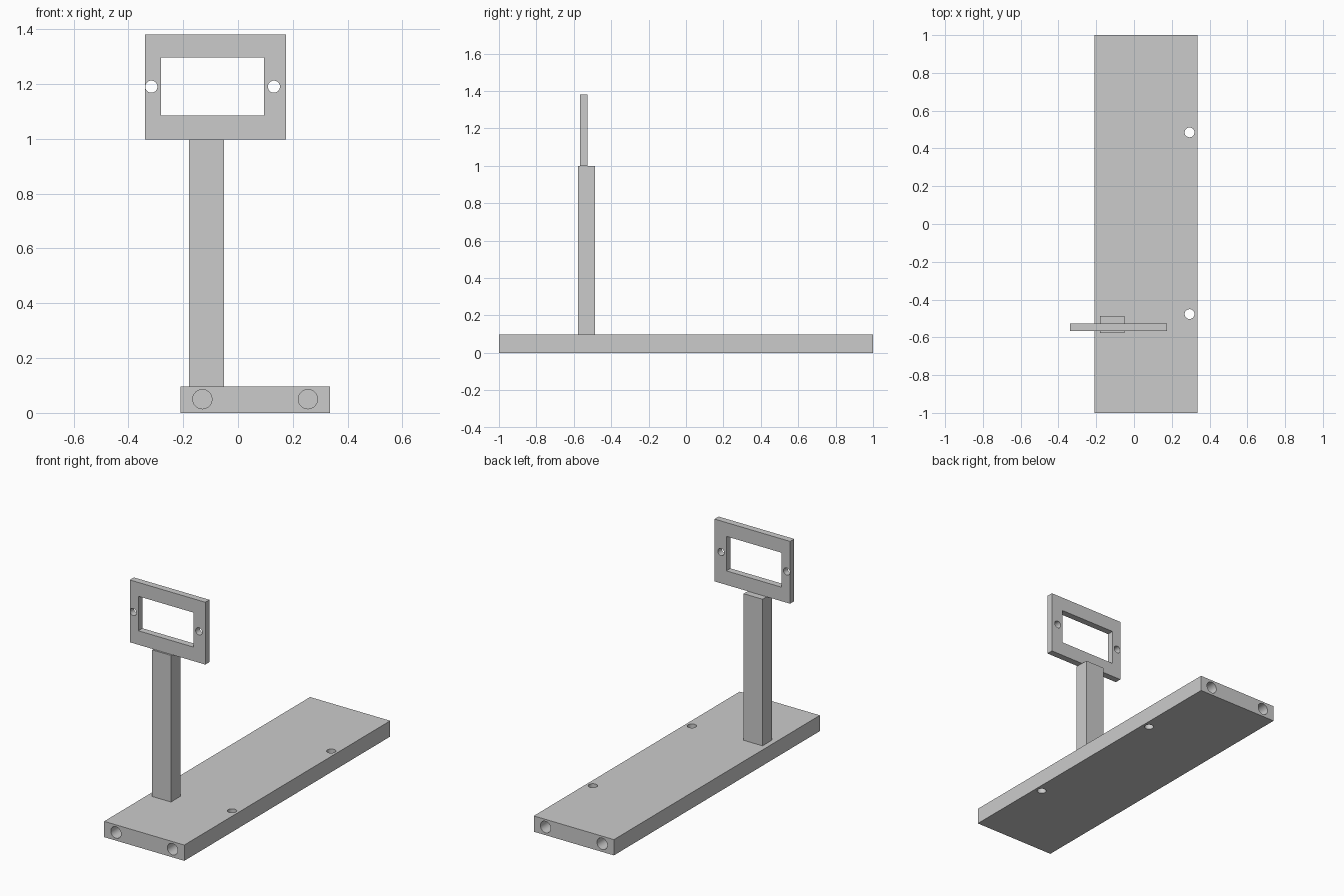
import bpy
import math

cube = bpy.data.objects.get("Cube")
if cube:
    bpy.data.objects.remove(cube, do_unlink=True)

grey = bpy.data.materials.new("light grey")
grey.use_nodes = True
colour = (0.6, 0.6, 0.6, 1)
grey.diffuse_color = colour
grey.node_tree.nodes["Principled BSDF"].inputs["Base Color"].default_value = colour


def box(name, x, y, z):
    """Box spanning three (low, high) ranges."""
    bpy.ops.mesh.primitive_cube_add(size=1, location=[sum(r) / 2 for r in (x, y, z)])
    ob = bpy.context.object
    ob.name = name
    ob.scale = [r[1] - r[0] for r in (x, y, z)]
    bpy.ops.object.transform_apply(location=False, rotation=False, scale=True)
    ob.data.materials.append(grey)
    return ob


def drill(centre, radius, depth, along_y=True):
    """Cylindrical cutter for a hole."""
    turn = (math.pi / 2, 0, 0) if along_y else (0, 0, 0)
    bpy.ops.mesh.primitive_cylinder_add(vertices=48, radius=radius, depth=depth,
                                        location=centre, rotation=turn)
    ob = bpy.context.object
    ob.name = "hole_cutter"
    ob.data.materials.append(grey)
    return ob


def cut(target, cutters):
    for cutter in cutters:
        mod = target.modifiers.new("cut", "BOOLEAN")
        mod.operation = "DIFFERENCE"
        mod.solver = "EXACT"
        mod.object = cutter
        bpy.ops.object.select_all(action="DESELECT")
        target.select_set(True)
        bpy.context.view_layer.objects.active = target
        bpy.ops.object.modifier_apply(modifier=mod.name)
        bpy.data.objects.remove(cutter, do_unlink=True)
    bpy.ops.object.shade_smooth_by_angle(angle=math.radians(30))


# Base plate with blind holes in both ends and two holes through the top
base = box("base_plate", (-0.21, 0.335), (-1, 1), (0, 0.097))
end_holes = [drill((x, y, 0.05), 0.035, 0.4) for x in (-0.13, 0.255) for y in (-1, 1)]
top_holes = [drill((0.294, y, 0.05), 0.026, 0.3, False) for y in (-0.477, 0.485)]
cut(base, end_holes + top_holes)

# Upright post
box("post", (-0.179, -0.051), (-0.578, -0.487), (0.097, 0.998))

# Display frame with window and two screw holes
frame = box("display_frame", (-0.339, 0.175), (-0.567, -0.527), (0.998, 1.381))
window = box("window_cutter", (-0.281, 0.095), (-0.7, -0.4), (1.084, 1.296))
screws = [drill((x, -0.547, 1.19), 0.022, 0.3) for x in (-0.316, 0.131)]
cut(frame, [window] + screws)
